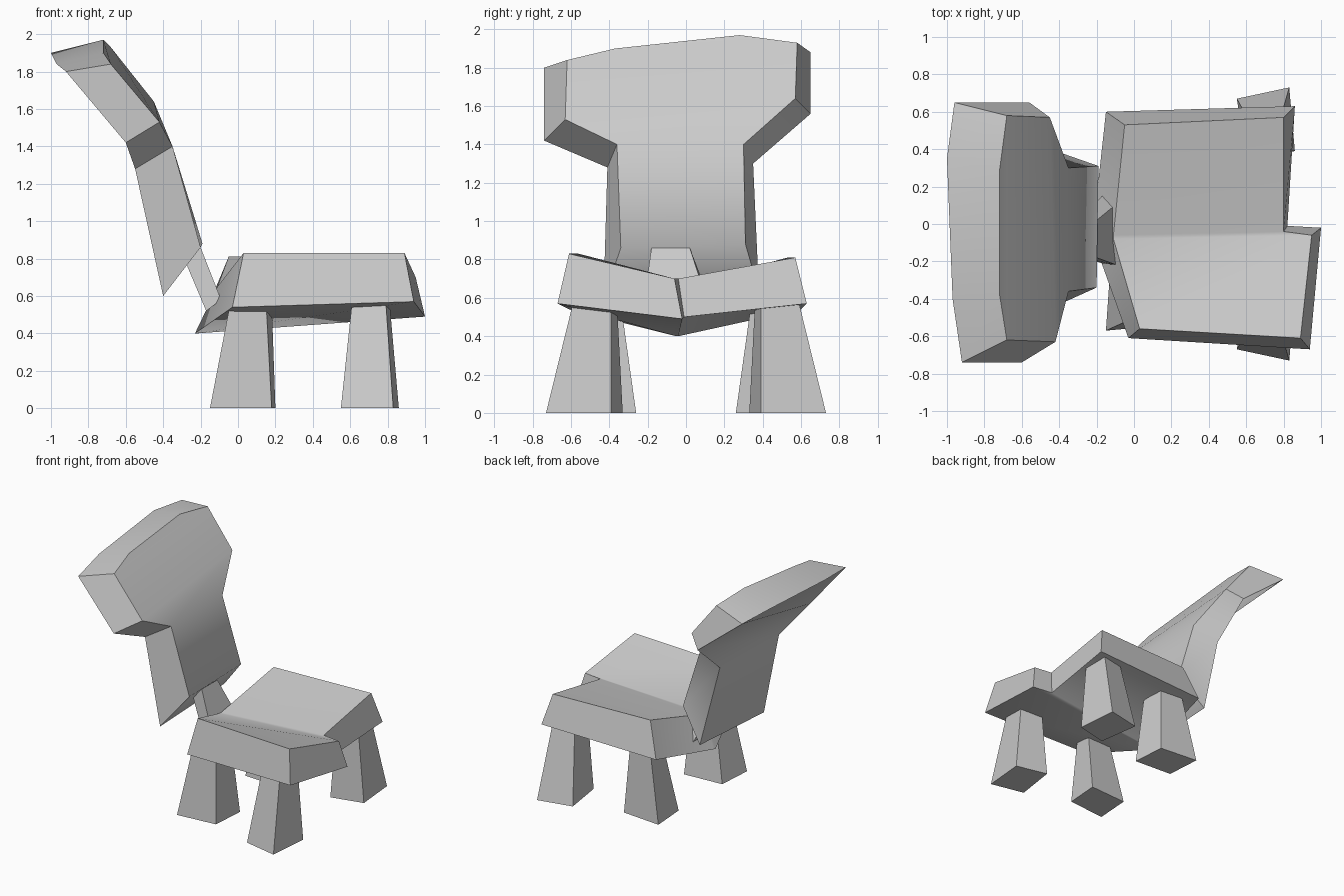
import bpy
import bmesh
import math

default_cube = bpy.data.objects.get("Cube")
if default_cube:
    bpy.data.objects.remove(default_cube, do_unlink=True)

grey = bpy.data.materials.new("plain grey")
grey.use_nodes = True
colour = (0.6, 0.6, 0.6, 1)
grey.diffuse_color = colour
grey.node_tree.nodes["Principled BSDF"].inputs["Base Color"].default_value = colour


def loft(name, rings, sharp_angle=55):
    """Bridge equal closed rings and close both ends with a ladder of quads."""
    bm = bmesh.new()
    rows = [[bm.verts.new(point) for point in ring] for ring in rings]
    count = len(rows[0])
    for lower, upper in zip(rows, rows[1:]):
        for i in range(count):
            j = (i + 1) % count
            bm.faces.new((lower[i], lower[j], upper[j], upper[i]))
    for end in (rows[0], rows[-1]):
        for k in range(count // 2 - 1):
            bm.faces.new((end[-k], end[k + 1], end[k + 2], end[-k - 1]))
    bmesh.ops.recalc_face_normals(bm, faces=bm.faces)
    mesh = bpy.data.meshes.new(name)
    bm.to_mesh(mesh)
    bm.free()
    mesh.materials.append(grey)
    part = bpy.data.objects.new(name, mesh)
    bpy.context.collection.objects.link(part)
    bpy.ops.object.select_all(action="DESELECT")
    part.select_set(True)
    bpy.context.view_layer.objects.active = part
    bpy.ops.object.shade_smooth_by_angle(angle=math.radians(sharp_angle))
    return part


# Folded seat slab: sections across the width, with a step at the middle
loft("seat", [
    [(-.03, -.61, .54), (.03, -.56, .83), (.89, -.61, .83), (.94, -.67, .57)],
    [(-.23, -.05, .4), (-.11, -.08, .65), (.95, -.06, .7), (1, -.02, .49)],
    [(-.22, -.04, .4), (-.11, -.06, .65), (.8, -.04, .7), (.82, -.01, .5)],
    [(-.15, .6, .54), (-.05, .53, .81), (.8, .57, .81), (.86, .63, .57)],
])

# Wide-headed backrest: seat-side outline, then rear outline
loft("backrest", [
    [(-.2, -.34, .86), (-.19, .31, .88), (-.35, .3, 1.4), (-.45, .57, 1.64),
     (-.68, .58, 1.93), (-.72, .28, 1.97), (-.72, -.37, 1.9),
     (-.68, -.62, 1.84), (-.42, -.63, 1.53), (-.35, -.36, 1.4)],
    [(-.4, -.43, .6), (-.39, .38, .64), (-.55, .35, 1.3), (-.56, .65, 1.56),
     (-.96, .65, 1.88), (-1, .35, 1.9), (-.97, -.4, 1.84),
     (-.92, -.74, 1.8), (-.6, -.74, 1.42), (-.55, -.41, 1.28)],
])

# Tapered peg joining seat and backrest
loft("connecting_peg", [
    [(-.17, -.21, .52), (-.17, .15, .52), (-.09, .11, .58), (-.09, -.22, .58)],
    [(-.28, -.18, .78), (-.28, .04, .78), (-.2, .02, .86), (-.2, -.18, .86)],
])

# Splayed legs, mirrored across the seat
leg_shapes = {
    "backrest_end": (
        [(-.15, .57), (.18, .54), (.2, .26), (-.13, .28)],
        [(-.04, .52), (.15, .5), (.18, .34), (-.02, .34)]),
    "open_end": (
        [(.55, .67), (.83, .73), (.86, .39), (.6, .33)],
        [(.61, .56), (.79, .59), (.81, .39), (.63, .36)]),
}
for place, (foot, top) in leg_shapes.items():
    for side, sign in (("front", -1), ("rear", 1)):
        loft(f"{side}_leg_{place}", [
            [(x, sign * y, height) for x, y in outline]
            for outline, height in ((foot, 0), (top, .57))
        ])
